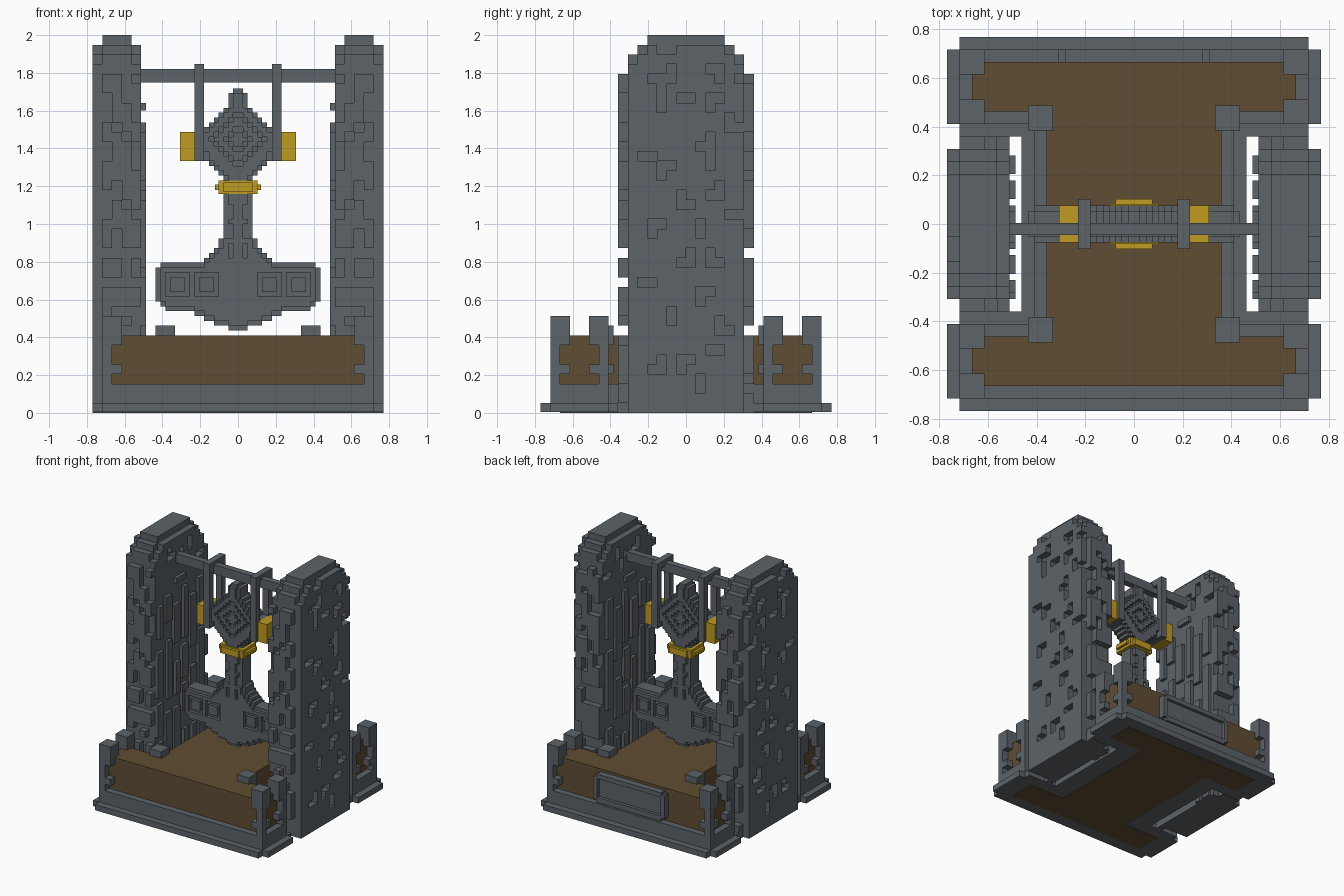
import bpy, bmesh, random
from itertools import product

random.seed(7)
if "Cube" in bpy.data.objects:
    bpy.data.objects.remove(bpy.data.objects["Cube"], do_unlink=True)

V = 2 / 39          # block size
H = V / 2           # fine block size


def material(name, rgb):
    m = bpy.data.materials.new(name)
    m.use_nodes = True
    m.diffuse_color = (*rgb, 1)
    bsdf = next(n for n in m.node_tree.nodes if n.type == 'BSDF_PRINCIPLED')
    bsdf.inputs["Base Color"].default_value = (*rgb, 1)
    bsdf.inputs["Roughness"].default_value = 0.9
    return m


stone = material("grey stone", (0.109, 0.125, 0.141))
earth = material("brown earth", (0.117, 0.074, 0.033))
gold = material("gold", (0.527, 0.332, 0.0144))


def finish(name, bm, mat):
    bmesh.ops.recalc_face_normals(bm, faces=bm.faces)
    me = bpy.data.meshes.new(name)
    bm.to_mesh(me)
    bm.free()
    me.materials.append(mat)
    ob = bpy.data.objects.new(name, me)
    bpy.context.collection.objects.link(ob)
    return ob


def boxes(name, items, mat, mx=False, my=False):
    """Boxes (x0, x1, y0, y1, z0, z1) in blocks, optionally mirrored in x and y."""
    bm = bmesh.new()
    for sx, sy in product((1, -1) if mx else (1,), (1, -1) if my else (1,)):
        for x0, x1, y0, y1, z0, z1 in items:
            vs = bmesh.ops.create_cube(bm, size=1)["verts"]
            for v in vs:
                v.co = ((v.co.x * (x1 - x0) + (x0 + x1) / 2) * V * sx,
                        (v.co.y * (y1 - y0) + (y0 + y1) / 2) * V * sy,
                        (v.co.z * (z1 - z0) + (z0 + z1) / 2) * V)
    return finish(name, bm, mat)


def voxels(name, cells, size, mat, sx=1):
    """Outer skin of a set of grid cells."""
    bm = bmesh.new()
    verts = {}

    def vert(p):
        if p not in verts:
            verts[p] = bm.verts.new((p[0] * size * sx, p[1] * size, p[2] * size))
        return verts[p]

    for c in cells:
        for axis, side in product(range(3), (0, 1)):
            n = list(c)
            n[axis] += 2 * side - 1
            if tuple(n) in cells:
                continue
            u, w = (axis + 1) % 3, (axis + 2) % 3
            quad = []
            for a, b in ((0, 0), (1, 0), (1, 1), (0, 1)):
                p = list(c)
                p[axis] += side
                p[u] += a
                p[w] += b
                quad.append(vert(tuple(p)))
            f = bm.faces.new(quad if (side == 1) == (sx == 1) else quad[::-1])
            f.normal_update()
    me = bpy.data.meshes.new(name)
    bm.to_mesh(me)
    bm.free()
    me.materials.append(mat)
    ob = bpy.data.objects.new(name, me)
    bpy.context.collection.objects.link(ob)
    return ob


# Stepped stone plinth, waisted where the towers stand
boxes("plinth_lower", [(-14, 14, 7, 15, .1, 1), (-15, 15, 8, 14, .1, 1),
                       (-9, 9, 0, 7, .1, 1)], stone, my=True)
boxes("plinth_upper", [(-14, 14, 8, 14, .5, 3), (-8, 8, 0, 8, .5, 3)], stone, my=True)

# Earth filling, which also shows underneath
boxes("earth_bed", [(-13, 13, 9, 13, 2.5, 8), (-7, 7, 0, 9, 2.5, 8),
                    (-12, 12, 9, 13, 0, 2.6), (-6, 6, 0, 9, 0, 2.6)], earth, my=True)

# Notched posts: four outer corners, four beside the towers
boxes("corner_posts", [(13, 14, 13, 14, 3, 10), (12, 14, 12, 14, 7, 10),
                       (12, 14, 12, 14, 4, 5)], stone, True, True)
boxes("side_posts", [(13, 14, 8, 9, 3, 10), (12, 14, 8, 10, 7, 10),
                     (12, 14, 8, 10, 4, 5)], stone, True, True)
boxes("inner_posts", [(7, 8, 8, 9, 3, 8), (6.5, 8.5, 7.5, 9.5, 7, 9),
                      (6.5, 8.5, 7.5, 9.5, 4, 5)], stone, True, True)

# Framed plaque on the back
boxes("back_plaque", [(0, 6, 12.9, 13.5, 3.5, 7.3), (0, 5.5, 13, 14, 3.2, 4),
                      (0, 5.5, 13, 14, 6.9, 7.6), (5.4, 6.1, 13, 14, 3.7, 7.2)],
      stone, mx=True)

# Towers: block core, broken outer ribs front and back, pitted outer face
TOWER_STEPS = ((35, 7), (37, 6), (38, 5), (39, 4))
PITS = ((-3, 34), (-1, 32), (2, 31), (-3, 31), (4, 29), (1, 27), (-5, 26), (-3, 24),
        (2, 25), (-1, 21), (2, 22), (4, 20), (-4, 18), (1, 18), (2, 15), (-1, 15),
        (-5, 13), (1, 11), (-2, 9), (3, 8), (-4, 4), (2, 6), (-1, 4), (1, 2))
PIT_SHAPES = (((0, 0), (1, 0), (1, 1)), ((0, 0), (1, 0)), ((0, 0), (0, 1), (1, 1)),
              ((0, 0), (0, 1)), ((0, 0), (0, 1), (1, 0)))
tower = set()
for k in range(39):
    half = next(h for top, h in TOWER_STEPS if k < top)
    for i, j in product(range(10, 15), range(-half, half)):
        if k == 38 and i in (10, 14):
            continue
        if i == 14 and not -6 <= j < 6:
            continue
        tower.add((i, j, k))
for n, (j, k) in enumerate(PITS):
    for dj, dk in PIT_SHAPES[n % len(PIT_SHAPES)]:
        tower.discard((14, j + dj, k + dk))
for j, i in product((-7, 6), range(10, 14)):
    k = random.randint(0, 3)
    while k < 35:
        gap = random.randint(1, 3)
        for g in range(k, k + gap):
            tower.discard((i, j, g))
        k += gap + random.randint(2, 6)
for k in (8, 16):
    for j, i in product((-7, 6), range(10, 14)):
        tower.discard((i, j, k))
# Chipped top edges
for k, i in product(range(33, 38), (10, 14)):
    for j in range(-7, 7):
        if abs(j + .5) > 41 - k or random.random() < .12:
            tower.discard((i, j, k))

# Thin slabs on the inner face of each tower
slabs = [(9.5, 10.2, -1.5, 1, 31.2, 32)]
for j in range(-6, 6, 2):
    k = random.choice((0, 1, 2))
    while k < 27:
        length = random.randint(4, 10)
        slabs.append((9.5, 10.2, j + random.choice((0, .5)), j + 1.5, k,
                      min(k + length, 30)))
        k += length + random.randint(1, 3)
for side, sx in (("left", 1), ("right", -1)):
    voxels(side + "_tower", tower, V, stone, sx)
boxes("tower_inner_slabs", slabs, stone, mx=True)

# Crossbar with two straps
boxes("crossbar", [(-10.5, 10.5, -.9, .1, 34.1, 35.5)], stone)
boxes("hanging_straps", [(3.5, 4.5, -2, 2, 35, 36), (3.5, 4.5, 1, 2, 26, 36),
                         (3.5, 4.5, -2, -1, 26, 36), (3.5, 4.5, -1.5, 1.5, 26, 29)],
      stone, mx=True)

# Hammer: rows of (first row, half width) in fine blocks
HAMMER = ((17, 2), (18, 5), (19, 7), (20, 9), (21, 15), (22, 16), (23, 17), (30, 16),
          (31, 7), (32, 6), (33, 5), (34, 4), (36, 3), (49, 4), (50, 5), (51, 6),
          (52, 7), (54, 8), (58, 7), (59, 6), (60, 5), (61, 4), (62, 3), (63, 2), (66, 1))


def half_width(k):
    return [w for row, w in HAMMER if row <= k][-1] if 17 <= k < 67 else 0


def inside(a, k):
    return a < half_width(k)


hammer = set()
for k in range(17, 67):
    for i in range(-half_width(k), half_width(k)):
        a = i if i >= 0 else -i - 1      # mirrored column
        edge = not all(inside(a + da, k + dk)
                       for da, dk in ((1, 0), (0, 1), (0, -1)))
        ring = k < 31 and any(max(abs(a - c), abs(k - 26)) == 2 for c in (6, 12))
        diamond = 49 <= k < 63 and a + abs(k - 56) in (2, 5)
        stem = 31 < k < 44 and a == 1 and k % 4 < 3
        depth = 2 if edge or ring or diamond or stem else 3
        for j in range(-depth, depth):
            hammer.add((i, j, k))
voxels("hammer", hammer, H, stone)

# Gold fittings
boxes("gold_end_caps", [(4.4, 6, -1.5, 1.5, 26, 29)], gold, mx=True)
boxes("gold_collar", [(-2, 2, -1.6, 1.6, 22.6, 24), (-2.4, 2.4, -1.2, 1.2, 23, 23.6),
                      (-1.5, 1.5, -2, 2, 22.8, 23.8)], gold)
